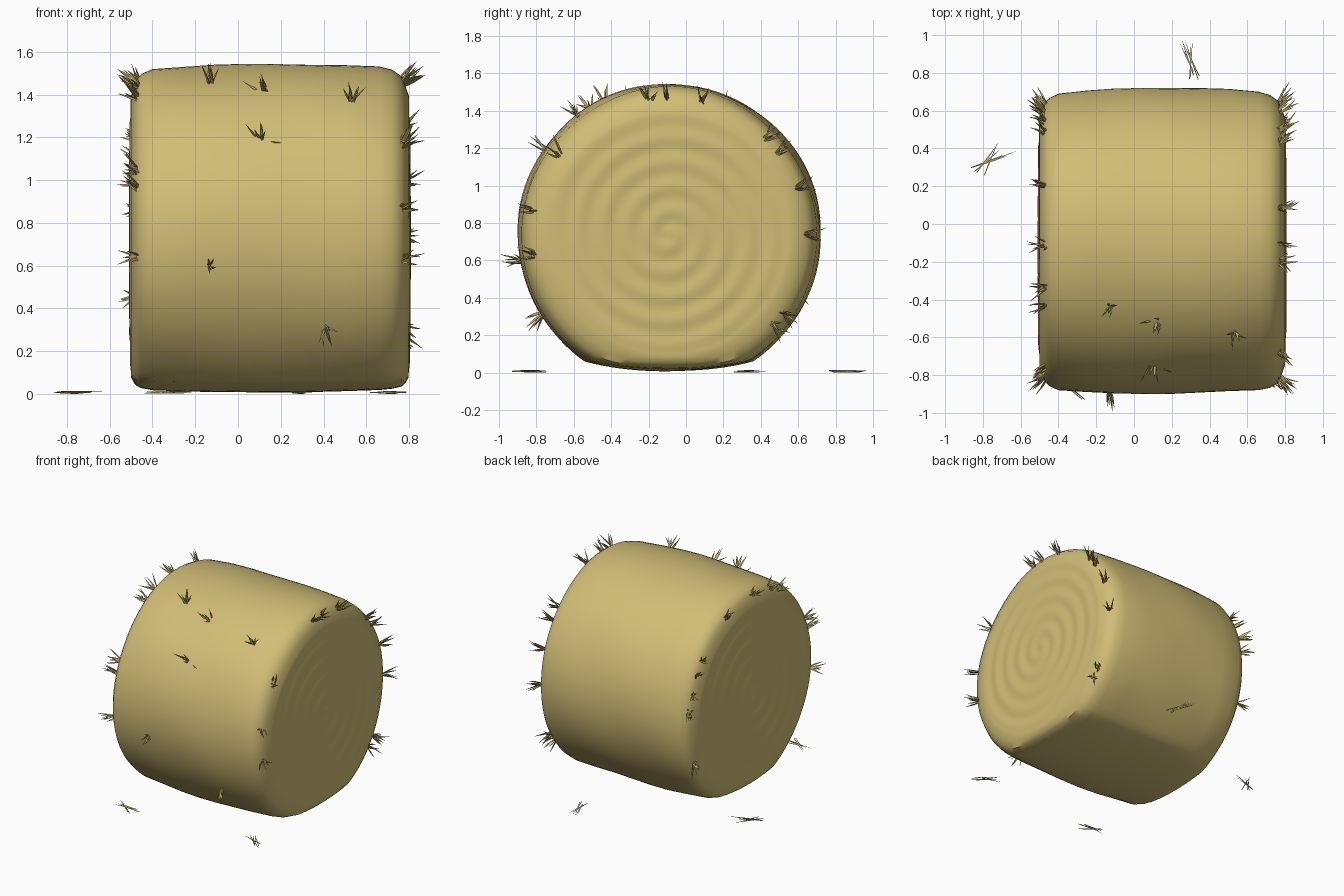
import bpy, bmesh, math, random
from mathutils import Vector

random.seed(4)
cube = bpy.data.objects.get("Cube")
if cube:
    bpy.data.objects.remove(cube, do_unlink=True)

CY, CZ = -0.09, 0.735          # axis of the round bale


def material(name, rgb):
    m = bpy.data.materials.new(name)
    m.use_nodes = True
    m.diffuse_color = (*rgb, 1)
    bsdf = m.node_tree.nodes["Principled BSDF"]
    bsdf.inputs["Base Color"].default_value = (*rgb, 1)
    bsdf.inputs["Roughness"].default_value = 0.9
    return m


STRAW = material("golden straw", (0.64, 0.51, 0.18))
DRY = material("dry stalk", (0.5, 0.4, 0.15))


def finish(bm, name, mat, angle):
    bmesh.ops.recalc_face_normals(bm, faces=bm.faces)
    mesh = bpy.data.meshes.new(name)
    bm.to_mesh(mesh)
    bm.free()
    mesh.materials.append(mat)
    obj = bpy.data.objects.new(name, mesh)
    bpy.context.collection.objects.link(obj)
    bpy.ops.object.select_all(action="DESELECT")
    obj.select_set(True)
    bpy.context.view_layer.objects.active = obj
    bpy.ops.object.shade_smooth_by_angle(angle=math.radians(angle))
    return obj


def loft(bm, rings):
    for a, b in zip(rings, rings[1:]):
        n = len(a)
        for i in range(n):
            bm.faces.new((a[i], a[(i + 1) % n], b[(i + 1) % n], b[i]))


# Bale: lathed profile with gently wound ends, sagging on the ground
def bale_point(x, r, a, cap):
    if cap:
        x += 0.004 * math.sin(48 * r + cap * a) * min(1, (0.68 - r) * 8)
    else:
        r += 0.004 * math.sin(3 * a + 5 * x) + 0.003 * math.sin(5 * a - 9 * x)
    z = CZ + r * math.sin(a)
    if z < 0.06:
        z = 0.06 - (0.06 - z) * 0.38
    return Vector((x, CY + r * math.cos(a), z))


def build_bale():
    bm = bmesh.new()
    radii = [0.02 + 0.022 * i for i in range(30)]
    shoulder = [(-0.486, 0.70), (-0.473, 0.735), (-0.45, 0.762), (-0.40, 0.785),
                (-0.25, 0.798), (-0.1, 0.807), (0.05, 0.81), (0.2, 0.81),
                (0.35, 0.806), (0.5, 0.80), (0.66, 0.79), (0.72, 0.775),
                (0.765, 0.745), (0.783, 0.70)]
    profile = [(-0.506 + 0.03 * r ** 4, r, -1) for r in radii]
    profile += [(x, r, 0) for x, r in shoulder]
    profile += [(0.804 - 0.03 * r ** 4, r, 1) for r in reversed(radii)]
    steps = 96
    rings = [[bm.verts.new(bale_point(x, r, math.tau * i / steps, cap))
              for i in range(steps)] for x, r, cap in profile]
    loft(bm, rings)
    bm.faces.new(rings[0])
    bm.faces.new(rings[-1])
    return finish(bm, "hay_bale", STRAW, 40)


# Blade: tapered, slightly bent three-sided stalk
def blade(bm, base, direction, length, width, bend):
    d = direction.normalized()
    u = d.orthogonal().normalized()
    v = d.cross(u)
    rings = []
    for t, w in ((0, 0.7), (0.5, 1), (1, 0.12)):
        c = base + d * length * t + bend * t * t
        rings.append([bm.verts.new(c + (u * math.cos(k * math.tau / 3)
                      + v * math.sin(k * math.tau / 3)) * width * w)
                      for k in range(3)])
    loft(bm, rings)
    bm.faces.new(rings[0])
    bm.faces.new(rings[-1])


def jitter(s):
    return Vector([random.uniform(-s, s) for _ in range(3)])


def tuft(bm, x, degrees, r, axial, count=7):
    a = math.radians(degrees)
    radial = Vector((0, math.cos(a), math.sin(a)))
    base = Vector((x, CY, CZ)) + radial * r
    out = radial + Vector((axial, 0, 0))
    for _ in range(count):
        blade(bm, base + jitter(0.014), out + jitter(0.55),
              random.uniform(0.07, 0.125), 0.006, jitter(0.012))


build_bale()

# Tufts around both rims, angles measured about the bale axis
rims = {
    "left_rim_tufts": (0.765, 0.9, (98, 90, 76, 45, 37, 20, 0, -34, -41, 144, 170, 188)),
    "right_rim_tufts": (-0.465, -0.9, (109, 118, 92, 67, 38, 30, 20, 9, -23, 155, 162, 188)),
}
for name, (x, axial, angles) in rims.items():
    bm = bmesh.new()
    for deg in angles:
        tuft(bm, x, deg, 0.725, axial)
    finish(bm, name, DRY, 30)

# Tufts on the curved front
bm = bmesh.new()
for x, deg in ((-0.13, 116), (0.13, 122), (0.53, 127), (0.1, 145), (-0.13, 190), (0.4, 212)):
    tuft(bm, x, deg, 0.79, 0)
finish(bm, "side_tufts", DRY, 30)

# Loose stalks lying on the ground
bm = bmesh.new()
heaps = ((0.31, 0.87, 95, 25), (-0.75, 0.34, 40, 35), (-0.33, -0.86, 160, 35), (0.70, -0.80, 140, 30))
for x, y, heading, spread in heaps:
    for k in range(6):
        a = math.radians(heading + random.uniform(-spread, spread))
        d = Vector((math.cos(a), math.sin(a), 0))
        n = random.uniform(0.15, 0.23)
        mid = Vector((x + random.uniform(-0.03, 0.03),
                      y + random.uniform(-0.01, 0.01), 0.004 + 0.0015 * k))
        blade(bm, mid - d * n / 2, d, n, 0.0035, Vector((0, 0, 0)))
finish(bm, "loose_stalks", DRY, 30)
